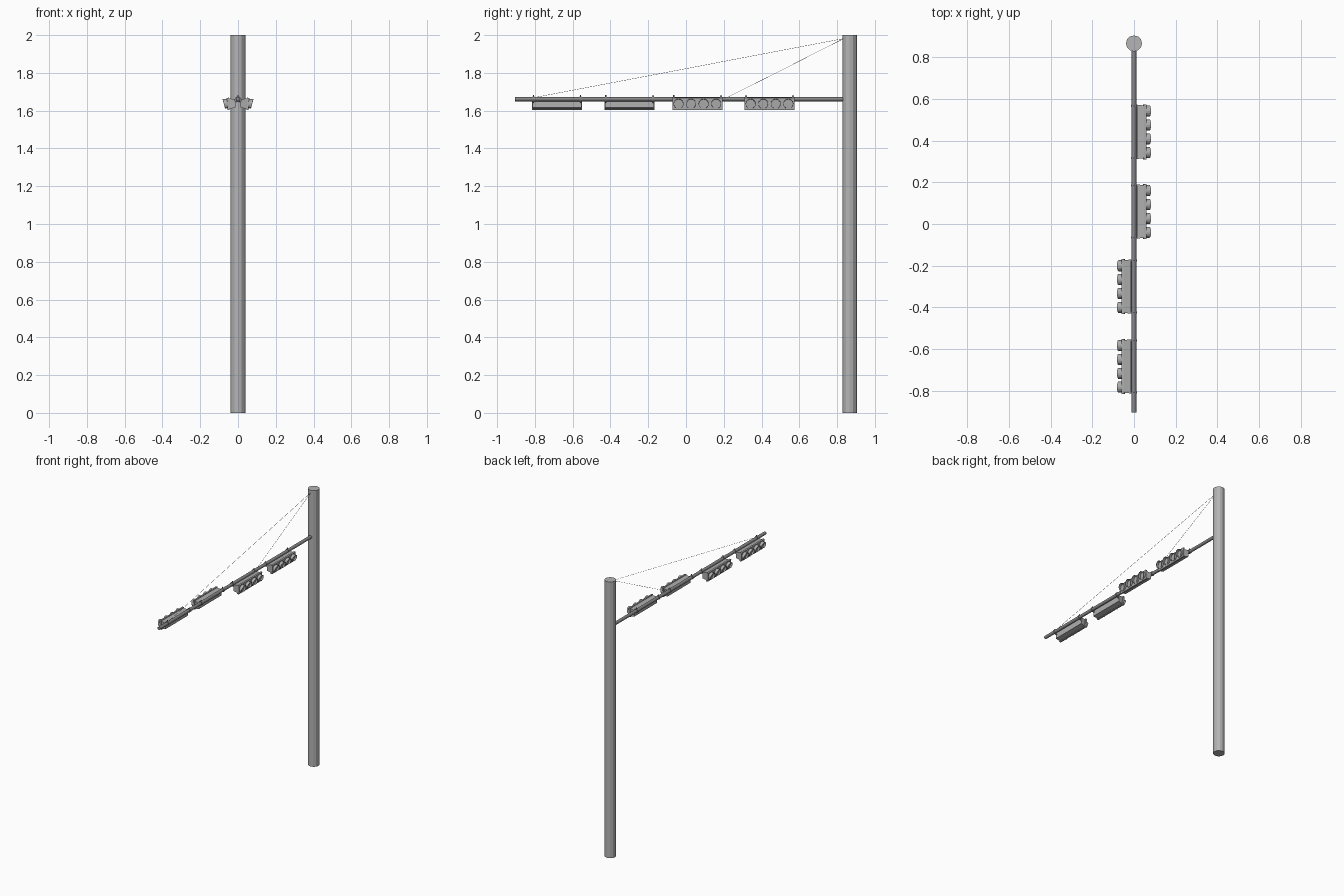
import bpy, bmesh, math
from mathutils import Vector, Matrix

if "Cube" in bpy.data.objects:
    bpy.data.objects.remove(bpy.data.objects["Cube"])

ARM_Z = 1.661
POLE_Y = 0.866


def paint(name, v):
    m = bpy.data.materials.new(name)
    m.diffuse_color = (v, v, v, 1)
    m.use_nodes = True
    m.node_tree.nodes["Principled BSDF"].inputs["Base Color"].default_value = m.diffuse_color
    return m


STEEL = paint("steel_grey", 0.46)
DARK = paint("dark_steel", 0.25)
CASING = paint("casing_grey", 0.42)


def make(name, bm, mat):
    bmesh.ops.recalc_face_normals(bm, faces=bm.faces[:])
    me = bpy.data.meshes.new(name)
    bm.to_mesh(me)
    bm.free()
    me.materials.append(mat)
    ob = bpy.data.objects.new(name, me)
    bpy.context.collection.objects.link(ob)
    return ob


def rod(bm, a, b, r, seg=12):
    a, b = Vector(a), Vector(b)
    d = b - a
    m = Matrix.Translation((a + b) / 2) @ d.to_track_quat('Z', 'Y').to_matrix().to_4x4()
    bmesh.ops.create_cone(bm, cap_ends=True, segments=seg, radius1=r, radius2=r,
                          depth=d.length, matrix=m)


def loft(bm, sections):
    """Stack of rectangles (x, half_y, half_z) skinned along x."""
    rings = [[bm.verts.new((x, sy * hy, sz * hz)) for sy, sz in
              ((-1, -1), (1, -1), (1, 1), (-1, 1))] for x, hy, hz in sections]
    for p, q in zip(rings, rings[1:]):
        for i in range(4):
            j = (i + 1) % 4
            bm.faces.new((p[i], p[j], q[j], q[i]))
    bm.faces.new(rings[0])
    bm.faces.new(rings[-1])


def visor(bm, cy, x0, r=0.0265, t=0.002, n=14):
    """Open-bottomed hood, deeper at the top."""
    prev = first = None
    for i in range(n + 1):
        a = math.radians(-60 + 300 * i / n)
        c, s = math.cos(a), math.sin(a)
        x1 = x0 + 0.018 + 0.005 * s
        ring = [bm.verts.new((x, cy + rr * c, rr * s)) for x, rr in
                ((x0, r), (x1, r), (x1, r - t), (x0, r - t))]
        if prev:
            for k in range(4):
                m = (k + 1) % 4
                bm.faces.new((prev[k], prev[m], ring[m], ring[k]))
        else:
            first = ring
        prev = ring
    bm.faces.new(first)
    bm.faces.new(prev)


# Main pole
bm = bmesh.new()
rod(bm, (0, POLE_Y, 0), (0, POLE_Y, 2), 0.0385)
make("pole", bm, STEEL)

# Horizontal arm
bm = bmesh.new()
rod(bm, (0, -0.904, ARM_Z), (0, POLE_Y - 0.02, ARM_Z), 0.0115)
make("arm", bm, DARK)

# Stay wires
for i, y in enumerate((-0.80, 0.22)):
    bm = bmesh.new()
    rod(bm, (0, POLE_Y - 0.03, 1.982), (0, y, ARM_Z + 0.009), 0.0008, 6)
    make(f"stay_wire_{i + 1}", bm, DARK)

# Signal heads, two facing each way
for i, (cy, side) in enumerate(((0.442, 1), (0.06, 1), (-0.300, -1), (-0.683, -1))):
    turn = Matrix.Rotation(0 if side > 0 else math.pi, 4, 'Z')
    place = (Matrix.Translation((0, cy, 1.640)) @ turn
             @ Matrix.Rotation(math.radians(4), 4, 'Y'))

    # Housing with tapered back and front rim
    bm = bmesh.new()
    loft(bm, [(0.014, 0.130, 0.022), (0.046, 0.126, 0.028), (0.046, 0.132, 0.032),
              (0.058, 0.132, 0.032)])
    make(f"signal_housing_{i + 1}", bm, CASING).matrix_world = place

    # Lenses and hoods
    lens, hood = bmesh.new(), bmesh.new()
    for k in range(4):
        y = (k - 1.5) * 0.0665
        rod(lens, (0.05, y, 0), (0.061, y, 0), 0.0235, 16)
        visor(hood, y, 0.057)
    make(f"signal_lenses_{i + 1}", lens, CASING).matrix_world = place
    make(f"signal_hoods_{i + 1}", hood, CASING).matrix_world = place

    # Clamps around the arm
    bm = bmesh.new()
    for s in (-1, 1):
        y = cy + s * 0.125
        rod(bm, (0, y - 0.005, ARM_Z), (0, y + 0.005, ARM_Z), 0.0145)
        rod(bm, (0, y, ARM_Z), (0, y, ARM_Z + 0.022), 0.003, 6)
        rod(bm, (0, y, ARM_Z - 0.008), (side * 0.022, y, ARM_Z - 0.02), 0.004, 6)
    make(f"signal_clamps_{i + 1}", bm, DARK)
